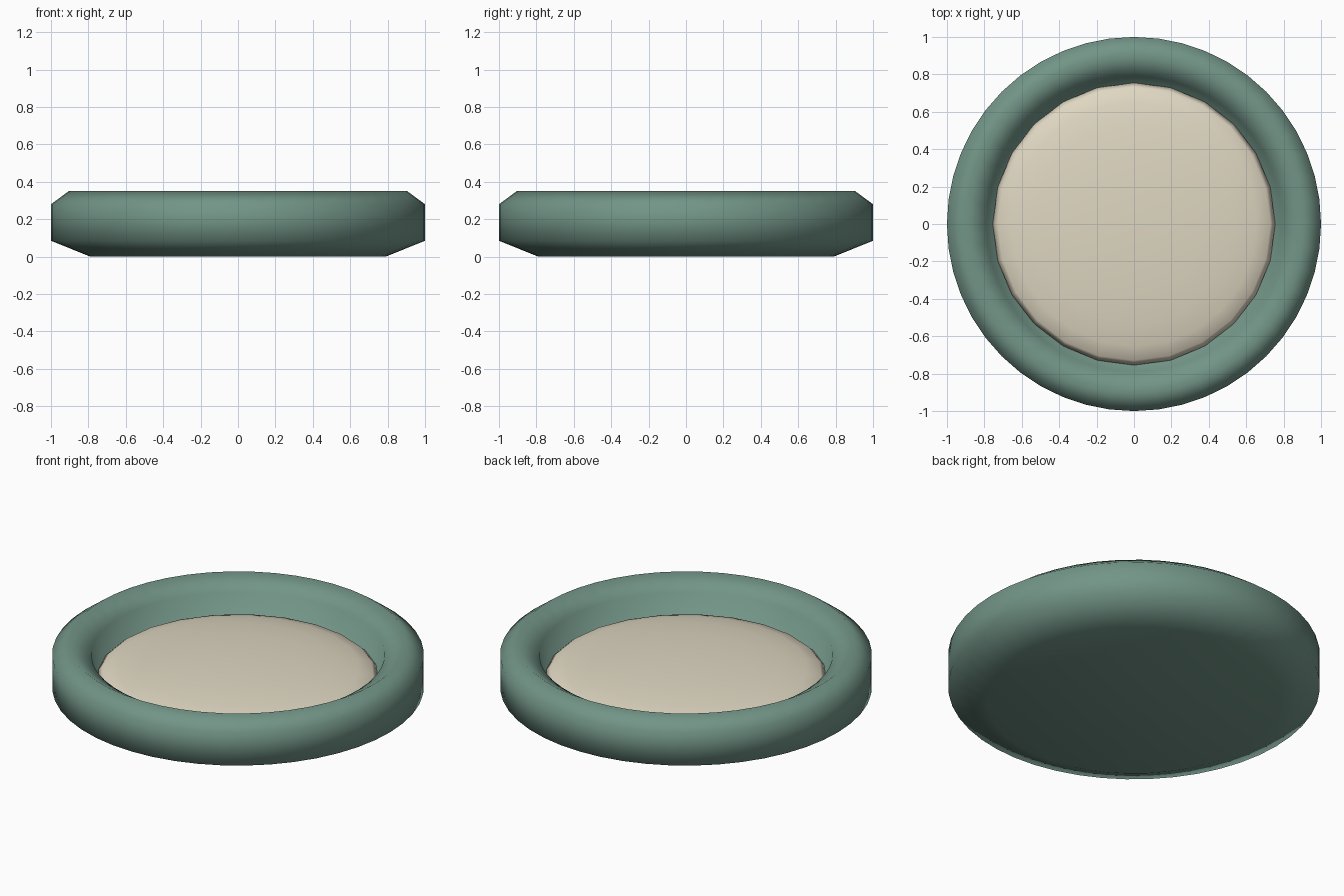
import bpy, bmesh, math

if "Cube" in bpy.data.objects:
    bpy.data.objects.remove(bpy.data.objects["Cube"])


def material(name, rgb):
    m = bpy.data.materials.new(name)
    m.diffuse_color = (*rgb, 1)
    m.use_nodes = True
    m.node_tree.nodes["Principled BSDF"].inputs["Base Color"].default_value = m.diffuse_color
    return m


def finish(name, bm, mat, angle):
    """Turn a bmesh into a smooth-shaded object."""
    bmesh.ops.recalc_face_normals(bm, faces=bm.faces)
    mesh = bpy.data.meshes.new(name)
    bm.to_mesh(mesh)
    bm.free()
    mesh.materials.append(mat)
    ob = bpy.data.objects.new(name, mesh)
    bpy.context.collection.objects.link(ob)
    bpy.ops.object.select_all(action='DESELECT')
    ob.select_set(True)
    bpy.context.view_layer.objects.active = ob
    bpy.ops.object.shade_smooth_by_angle(angle=math.radians(angle))
    return ob


def lathe(name, profile, sides, mat, angle):
    """Revolve (radius, z) points around z, closing both ends with flat caps."""
    bm = bmesh.new()
    rings = [[bm.verts.new((r * math.cos(2 * math.pi * i / sides),
                            r * math.sin(2 * math.pi * i / sides), z))
              for i in range(sides)] for r, z in profile]
    for a, b in zip(rings, rings[1:]):
        for i in range(sides):
            j = (i + 1) % sides
            bm.faces.new((a[i], a[j], b[j], b[i]))
    bm.faces.new(rings[0][::-1])
    bm.faces.new(rings[-1])
    return finish(name, bm, mat, angle)


green = material("green_fabric", (0.17, 0.30, 0.245))
cream = material("cream_fabric", (0.74, 0.68, 0.54))

# padded rim with closed underside and inner floor
lathe("padded_rim", [(0.79, 0), (1.0, 0.085), (1.0, 0.28), (0.905, 0.35),
                     (0.79, 0.28), (0.735, 0.09)], 48, green, 80)

# plump cushion: a flattened sphere nestled inside the rim
bm = bmesh.new()
bmesh.ops.create_uvsphere(bm, u_segments=24, v_segments=12, radius=1)
bmesh.ops.scale(bm, vec=(0.755, 0.755, 0.09), verts=bm.verts)
bmesh.ops.translate(bm, vec=(0, 0, 0.155), verts=bm.verts)
finish("cushion", bm, cream, 180)
